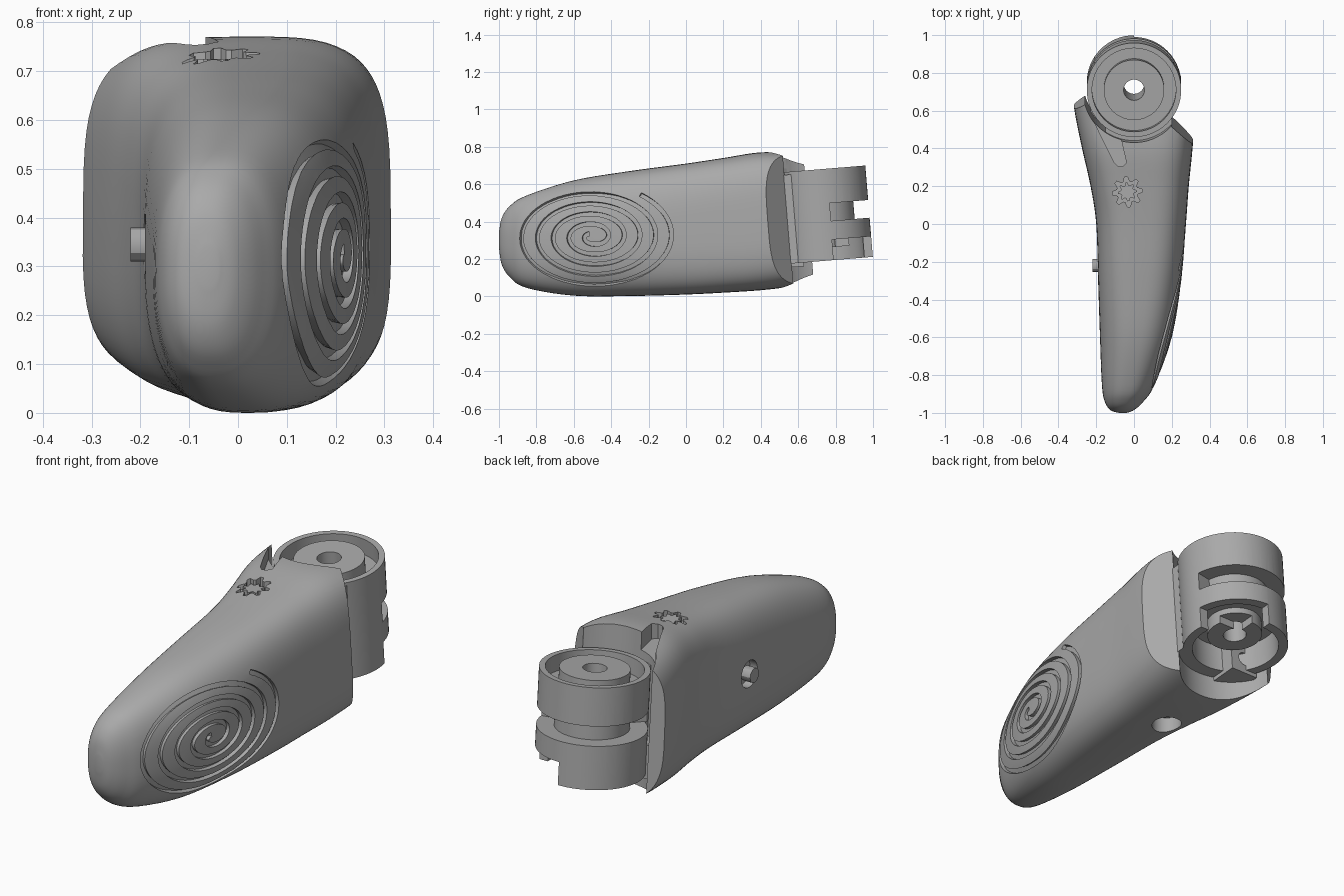
import bpy, bmesh, math
from math import cos, sin, pi, radians
from mathutils import Vector, Matrix
from mathutils.bvhtree import BVHTree

if "Cube" in bpy.data.objects:
    bpy.data.objects.remove(bpy.data.objects["Cube"])

grey = bpy.data.materials.new("mid grey")
grey.use_nodes = True
GREY = (0.4, 0.4, 0.4, 1)
grey.diffuse_color = GREY
grey.node_tree.nodes["Principled BSDF"].inputs["Base Color"].default_value = GREY


def loft(name, rings, loop=False):
    """Skin matching rings of points, capping the ends unless looped."""
    bm = bmesh.new()
    rows = [[bm.verts.new(p) for p in ring] for ring in rings]
    n = len(rows[0])
    pairs = list(zip(rows, rows[1:])) + ([(rows[-1], rows[0])] if loop else [])
    for a, b in pairs:
        for i in range(n):
            j = (i + 1) % n
            bm.faces.new((a[i], a[j], b[j], b[i]))
    if not loop:
        bm.faces.new(rows[0])
        bm.faces.new(rows[-1])
    bmesh.ops.recalc_face_normals(bm, faces=bm.faces)
    mesh = bpy.data.meshes.new(name)
    bm.to_mesh(mesh)
    bm.free()
    mesh.materials.append(grey)
    obj = bpy.data.objects.new(name, mesh)
    bpy.context.collection.objects.link(obj)
    return obj


def prism(name, points, z0, z1):
    return loft(name, [[(x, y, z) for x, y in points] for z in (z0, z1)])


def box(name, x0, x1, y0, y1, z0, z1):
    return prism(name, [(x0, y0), (x1, y0), (x1, y1), (x0, y1)], z0, z1)


def disc(name, r, z0, z1, n=64):
    return prism(name, [(r * cos(2 * pi * i / n), r * sin(2 * pi * i / n)) for i in range(n)], z0, z1)


def band(name, r0, r1, z0, z1, start=0, end=360, n=64):
    """Rectangular section swept around the z axis."""
    full = end - start == 360
    rings = []
    for i in range(n if full else n + 1):
        a = radians(start + (end - start) * i / n)
        rings.append([(r * cos(a), r * sin(a), z) for r, z in ((r0, z0), (r1, z0), (r1, z1), (r0, z1))])
    return loft(name, rings, full)


def combine(obj, tool, op='DIFFERENCE'):
    mod = obj.modifiers.new(op.title(), 'BOOLEAN')
    mod.operation, mod.object, mod.solver = op, tool, 'EXACT'
    bpy.context.view_layer.objects.active = obj
    bpy.ops.object.modifier_apply(modifier=mod.name)
    bpy.data.objects.remove(tool)


def move(obj, matrix):
    obj.data.transform(matrix)
    return obj


def smooth(obj):
    bpy.ops.object.select_all(action='DESELECT')
    obj.select_set(True)
    bpy.context.view_layer.objects.active = obj
    bpy.ops.object.shade_smooth_by_angle(angle=radians(30))


# Handle body: y, left x, right x, low z, high z, squareness
STATIONS = [
    (-1, -.08, -.04, .26, .34, 2.2), (-.985, -.125, .0, .17, .42, 2.3),
    (-.94, -.155, .05, .1, .485, 2.4), (-.85, -.17, .11, .045, .54, 2.5),
    (-.6, -.18, .2, .004, .62, 2.6), (-.3, -.19, .25, .002, .67, 2.9),
    (0, -.2, .275, .01, .71, 3.2), (.2, -.23, .29, .02, .74, 3.4),
    (.4, -.275, .31, .033, .77, 3.6), (.6, -.315, .325, .055, .765, 3.6),
    (.75, -.33, .33, .07, .76, 3.6)]


def section(st, n=72):
    y, x0, x1, z0, z1, e = st
    ring = []
    for i in range(n):
        c, s = cos(2 * pi * i / n), sin(2 * pi * i / n)
        px = math.copysign(abs(c) ** (2 / e), c)
        pz = math.copysign(abs(s) ** (2 / e), s)
        ring.append(((x0 + x1 + (x1 - x0) * px) / 2, y, (z0 + z1 + (z1 - z0) * pz) / 2))
    return ring


def spline(rows, steps=5):
    out = []
    for i in range(len(rows) - 1):
        quad = [rows[max(0, min(len(rows) - 1, i + k))] for k in (-1, 0, 1, 2)]
        for s in range(steps):
            t = s / steps
            out.append([b + t / 2 * (c - a + t * (2 * a - 5 * b + 4 * c - d + t * (3 * (b - c) + d - a)))
                        for a, b, c, d in zip(*quad)])
    return out + [rows[-1]]


body = loft("handle_body", [section(st) for st in spline(STATIONS)])
surface = BVHTree.FromPolygons([v.co for v in body.data.vertices],
                               [p.vertices for p in body.data.polygons])

# Spiral groove on the broad side
path = []
for i in range(301):
    turn = .35 + 4.8 * i / 300
    a, r = 2 * pi * turn, .0844 * turn
    hit, normal, _, _ = surface.ray_cast(Vector((2, -.5 + r * cos(a), .32 + .64 * r * sin(a))), Vector((-1, 0, 0)))
    if hit:
        path.append((hit, normal))
rings = []
for i, (p, n) in enumerate(path):
    tangent = path[min(i + 1, len(path) - 1)][0] - path[max(i - 1, 0)][0]
    side = tangent.cross(n).normalized() * .011
    rings.append([p + side + n * .02, p - side + n * .02, p - side - n * .018, p + side - n * .018])
combine(body, loft("spiral_cutter", rings))

# Socket and slanted rear edge, leaning with the hinge axis
lean = Matrix.Translation((0, .73, .43)) @ Matrix.Rotation(radians(4.7), 4, 'X')
combine(body, move(disc("socket_cutter", .27, -.6, .6), lean))
rear = [(.4, -.375), (.19, -.18), (0, -.1), (-.25, -.07), (-.325, -.115), (-.45, -.18), (-.45, .4), (.4, .4)]
combine(body, move(prism("rear_cutter", rear, -.6, .6), lean))

# Tapered channel leading from the hinge into the top
channel = [(-.25, .62), (-.105, .325), (-.085, .305), (-.06, .305), (-.04, .325), (-.08, .5), (-.1, .62)]
combine(body, prism("channel_cutter", channel, .685, .9))


# Star recess above, round recesses below and on the narrow side
def star(name, r, depth, z1):
    pts = []
    for i in range(32):
        a = 2 * pi * i / 32
        k = r * (1 if i % 4 < 2 else .7)
        pts.append((-.035 + k * cos(a), .17 + k * sin(a)))
    return prism(name, pts, depth, z1)


combine(body, star("star_cutter", .08, .70, .9))
combine(body, move(disc("base_hole_cutter", .07, -.1, .1), Matrix.Translation((-.035, .2, 0))))
side_spot = Matrix.Translation((-.2, -.22, .345)) @ Matrix.Rotation(pi / 2, 4, 'Y')
combine(body, move(disc("side_hole_cutter", .065, -.05, .05), side_spot))
smooth(body)
smooth(star("star_insert", .05, .68, .725))
smooth(move(disc("side_screw", .035, -.02, .03, 12), side_spot))

# Hinge knuckle, made upright then leaned
hinge = disc("hinge_knuckle", .25, -.24, .25)
combine(hinge, box("bridge", -.15, .2, -.34, -.02, -.24, .235), 'UNION')
combine(hinge, band("rim_cutter", .16, .222, .17, .4))
combine(hinge, band("gap_cutter", .17, .4, -.03, .065, 10, 235))
combine(hinge, band("underside_cutter", .13, .205, -.4, -.1))
combine(hinge, box("step_cutter", .0, .4, .04, .4, -.4, -.13))
combine(hinge, box("hub_cutter", -.14, .14, -.14, .14, -.4, -.17))
combine(hinge, disc("pin_hole_cutter", .055, -.5, .5, 32))
smooth(move(hinge, lean))

# Cable lug beside the knuckle
lug = box("cable_lug", -.23, -.08, -.29, -.12, -.26, -.1)
bore = Matrix.Translation((-.16, -.2, -.18)) @ Matrix.Rotation(pi / 2, 4, 'X')
combine(lug, move(disc("bore_cutter", .035, -.3, .3, 24), bore))
smooth(move(lug, lean))
